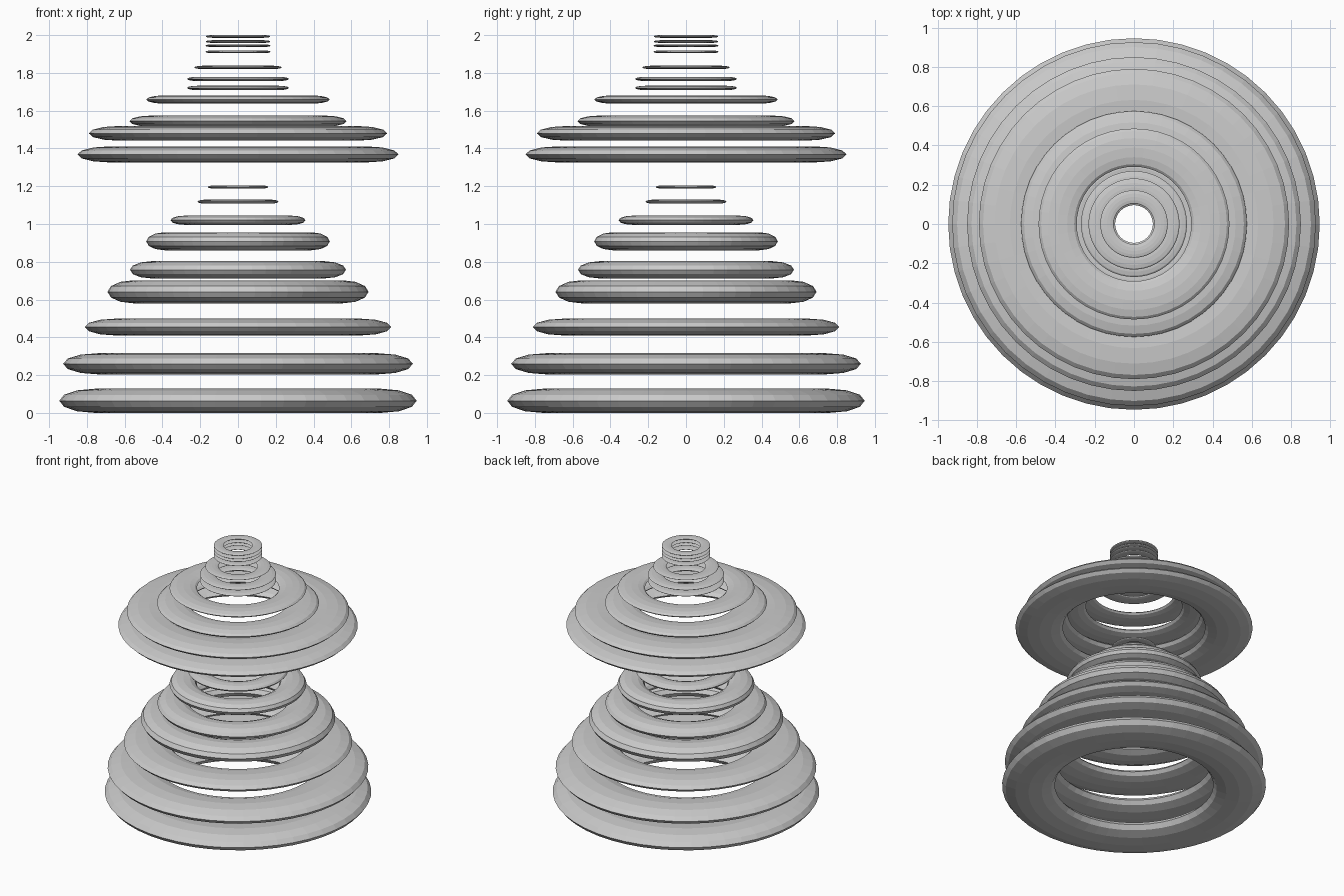
import bpy

# Stacked flattened rings: outer radius, bottom z, top z
LOWER = [
    (0.946, 0.000, 0.128), (0.926, 0.204, 0.316), (0.811, 0.410, 0.499),
    (0.691, 0.580, 0.702), (0.572, 0.712, 0.803), (0.486, 0.861, 0.956),
    (0.357, 0.996, 1.044), (0.215, 1.108, 1.129), (0.160, 1.188, 1.204),
]
UPPER = [
    (0.850, 1.326, 1.411), (0.790, 1.441, 1.519), (0.575, 1.515, 1.574),
    (0.486, 1.637, 1.681), (0.270, 1.709, 1.732), (0.270, 1.757, 1.779),
    (0.232, 1.820, 1.838),
]
NECK = [(0.172, 1.904, 1.919), (0.172, 1.937, 1.951),
        (0.172, 1.959, 1.973), (0.172, 1.986, 2.000)]


def ring(name, outer, z0, z1):
    # Torus with a hole 0.6 of its outer radius, squashed in height
    bpy.ops.mesh.primitive_torus_add(
        major_segments=48, minor_segments=12,
        major_radius=outer * 0.8, minor_radius=outer * 0.2,
        location=(0, 0, (z0 + z1) / 2))
    ob = bpy.context.object
    ob.name = name
    ob.scale.z = (z1 - z0) / (outer * 0.4)


for group, rings in (("lower_ring", LOWER), ("upper_ring", UPPER), ("top_ring", NECK)):
    for i, spec in enumerate(rings, 1):
        ring(f"{group}_{i}", *spec)
